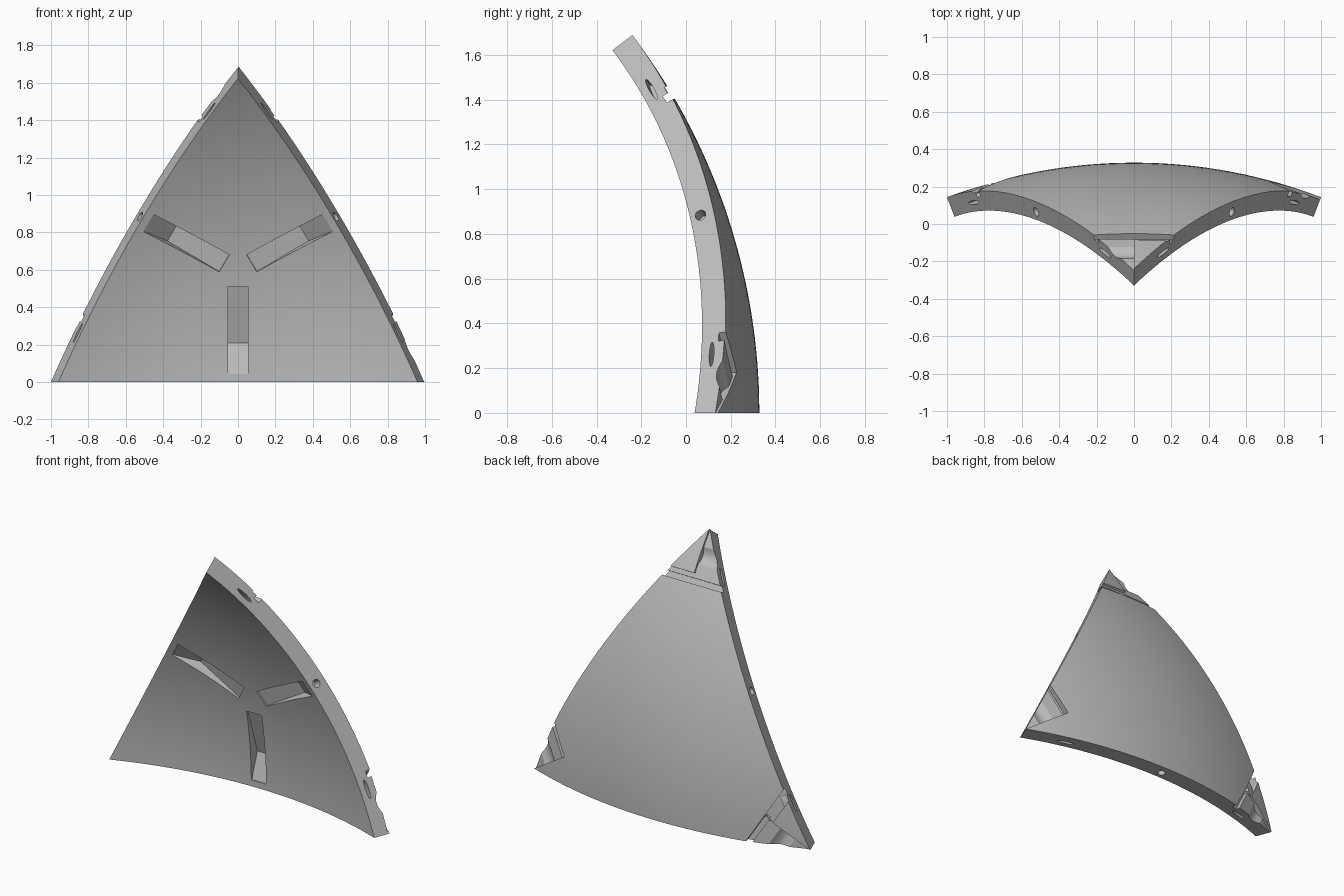
import bpy, bmesh, math
from mathutils import Vector

cube = bpy.data.objects.get("Cube")
if cube:
    bpy.data.objects.remove(cube)

OUTER, INNER, MID = 2.798, 2.686, 2.735
CENTRE = Vector((0, -2.47, 0))
HALF = math.asin(1 / OUTER)
RISE = math.acos(math.cos(2 * HALF) / math.cos(HALF))

# Corner directions of the spherical triangle, clockwise from the apex
apex = Vector((0, math.cos(RISE), math.sin(RISE)))
right = Vector((math.sin(HALF), math.cos(HALF), 0))
left = Vector((-math.sin(HALF), math.cos(HALF), 0))
corners = [apex, right, left]
middle = (apex + right + left).normalized()

grey = bpy.data.materials.new("plain grey")
grey.use_nodes = True
grey.diffuse_color = (0.5, 0.5, 0.5, 1)
grey.node_tree.nodes["Principled BSDF"].inputs["Base Color"].default_value = (0.5, 0.5, 0.5, 1)


def make_object(name, bm):
    bmesh.ops.recalc_face_normals(bm, faces=bm.faces)
    mesh = bpy.data.meshes.new(name)
    bm.to_mesh(mesh)
    bm.free()
    obj = bpy.data.objects.new(name, mesh)
    bpy.context.collection.objects.link(obj)
    mesh.materials.append(grey)
    return obj


def curved_shell(steps):
    """Spherical triangle with an outer skin, an inner skin and flat sides."""
    bm = bmesh.new()
    skins = []
    for radius in (OUTER, INNER):
        grid = {}
        for i in range(steps + 1):
            for j in range(steps + 1 - i):
                d = apex * i + right * j + left * (steps - i - j)
                grid[i, j] = bm.verts.new(CENTRE + d.normalized() * radius)
        for i in range(steps):
            for j in range(steps - i):
                bm.faces.new((grid[i, j], grid[i + 1, j], grid[i, j + 1]))
                if i + j < steps - 1:
                    bm.faces.new((grid[i + 1, j], grid[i + 1, j + 1], grid[i, j + 1]))
        skins.append(grid)
    borders = ([(k, 0) for k in range(steps + 1)],
               [(0, k) for k in range(steps + 1)],
               [(k, steps - k) for k in range(steps + 1)])
    for rim in borders:
        for a, b in zip(rim, rim[1:]):
            bm.faces.new((skins[0][a], skins[0][b], skins[1][b], skins[1][a]))
    return make_object("curved_triangle_panel", bm)


panel = curved_shell(32)


def cut(points, sweep):
    """Sweep a flat outline into a prism and subtract it from the panel."""
    bm = bmesh.new()
    face = bm.faces.new([bm.verts.new(p) for p in points])
    new = bmesh.ops.extrude_face_region(bm, geom=[face])["geom"]
    bmesh.ops.translate(bm, vec=sweep, verts=[g for g in new if isinstance(g, bmesh.types.BMVert)])
    cutter = make_object("cutter", bm)
    cutter.hide_render = True
    mod = panel.modifiers.new("cut", "BOOLEAN")
    mod.operation = "DIFFERENCE"
    mod.solver = "EXACT"
    mod.object = cutter
    bpy.context.view_layer.objects.active = panel
    bpy.ops.object.modifier_apply(modifier=mod.name)
    bpy.data.objects.remove(cutter)


def ellipse(centre, a, b, count):
    turn = [2 * math.pi * k / count for k in range(count)]
    return [centre + a * math.cos(t) + b * math.sin(t) for t in turn]


# Corner joint outlines: (distance from the tip, depth below the outer skin)
groove = [(0.11 + 0.11 * k / 10, 0.012 + 0.022 * math.sin(math.pi * k / 10)) for k in range(11)]
notch = [(0.305, 0.04), (0.34, 0.04)]
grooved_half = [(-0.05, 0.012)] + groove + [(0.305, 0.012)] + notch
plain_half = [(0.276, 0.015), (0.305, 0.015)] + notch

for k, tip in enumerate(corners):
    before, after = corners[k - 1], corners[(k + 1) % 3]
    inward = (middle - tip * middle.dot(tip)).normalized()
    across = (before - after).normalized()

    # Interlocking corner: one grooved half, one plain pad
    for outline, side in ((grooved_half, 1), (plain_half, -1)):
        lid = [(outline[-1][0], -0.06), (outline[0][0], -0.06)]
        pts = []
        for dist, depth in outline + lid:
            ang = dist / OUTER
            pts.append(CENTRE + (tip * math.cos(ang) + inward * math.sin(ang)) * (OUTER - depth))
        cut(pts, across * side * 0.4)

    # Round peg hole in the middle of the edge, lens slots near its ends
    normal = tip.cross(after).normalized()
    if normal.dot(middle) > 0:
        normal.negate()
    edge_mid = (tip + after).normalized()
    along = normal.cross(edge_mid)
    start = normal * 0.03
    cut(ellipse(CENTRE + edge_mid * MID + start, along * 0.025, edge_mid * 0.025, 20), normal * -0.09)
    for sign in (-1, 1):
        ang = sign * (HALF - 0.29 / MID)
        out = edge_mid * math.cos(ang) + along * math.sin(ang)
        tangent = normal.cross(out)
        cut(ellipse(CENTRE + out * MID + start, tangent * 0.06, out * 0.011, 20), normal * -0.09)

    # Wedge pocket in the inner skin, pointing at the edge
    toward = (edge_mid - middle * edge_mid.dot(middle)).normalized()
    width = middle.cross(toward) * 0.108
    pocket = [(0.085, -0.1), (0.085, 0.01), (0.405, 0.07), (0.553, 0.005), (0.553, -0.1)]
    pts = [CENTRE + toward * t + middle * (math.sqrt(INNER ** 2 - t ** 2) + depth) - width / 2
           for t, depth in pocket]
    cut(pts, width)

bpy.ops.object.select_all(action="DESELECT")
panel.select_set(True)
bpy.context.view_layer.objects.active = panel
bpy.ops.object.shade_smooth_by_angle(angle=math.radians(25))
